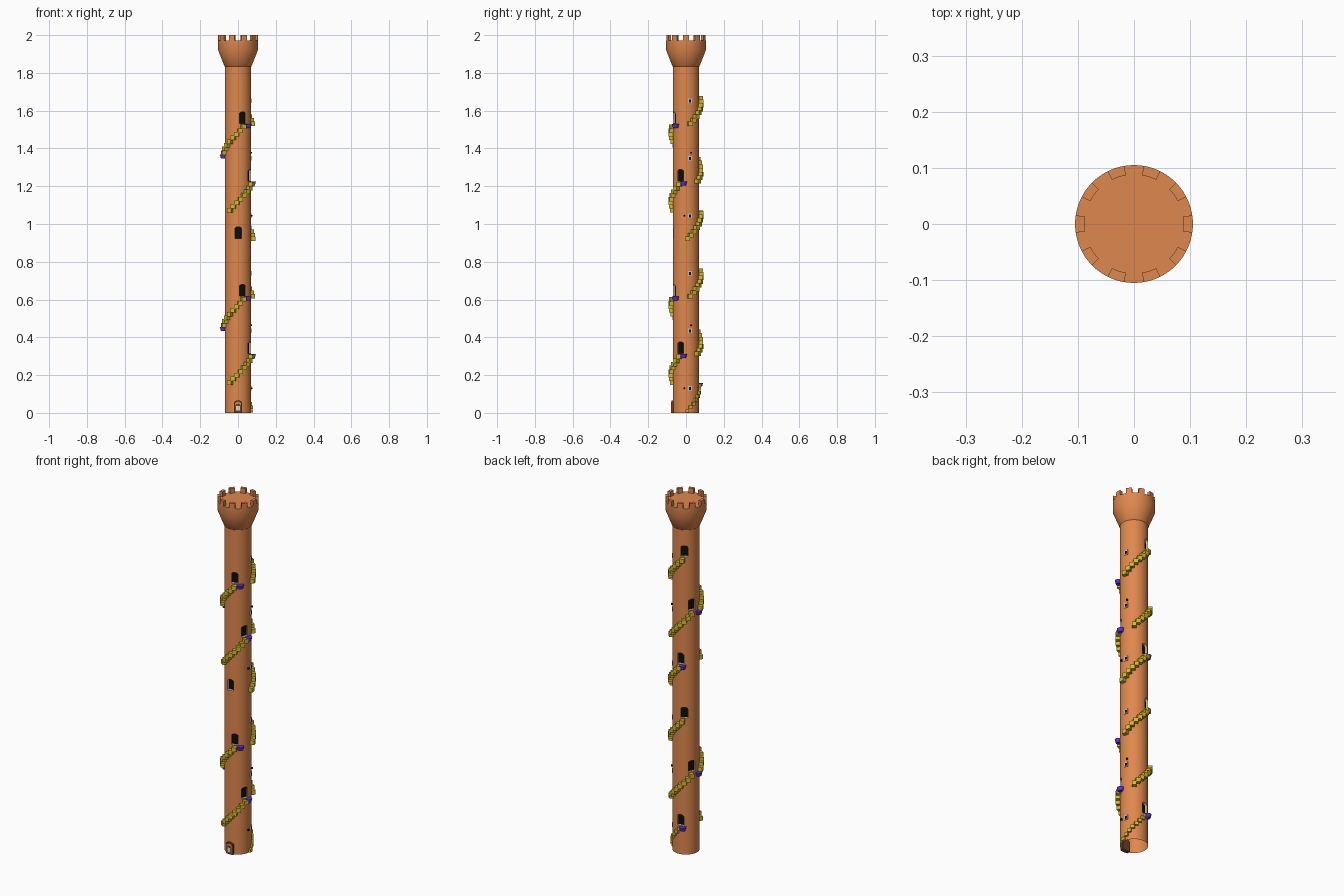
import bpy, bmesh, math
from mathutils import Matrix, Vector

if "Cube" in bpy.data.objects:
    bpy.data.objects.remove(bpy.data.objects["Cube"])


def material(name, r, g, b):
    m = bpy.data.materials.new(name)
    m.diffuse_color = (r, g, b, 1)
    m.use_nodes = True
    m.node_tree.nodes["Principled BSDF"].inputs["Base Color"].default_value = m.diffuse_color
    return m


BRICK = material("terracotta", 0.74, 0.245, 0.075)
YELLOW = material("stair yellow", 0.66, 0.50, 0.03)
PURPLE = material("landing purple", 0.12, 0.025, 0.80)
BLACK = material("opening black", 0.004, 0.004, 0.004)
CREAM = material("jamb cream", 0.85, 0.72, 0.52)
GREY = material("window grey", 0.62, 0.62, 0.62)
WOOD = material("dark wood", 0.14, 0.055, 0.025)

FLOOR = 0.1522         # height of one storey
R = 0.07               # shaft radius


def finish(bm, name, mats, smooth=False):
    bmesh.ops.recalc_face_normals(bm, faces=bm.faces)
    me = bpy.data.meshes.new(name)
    bm.to_mesh(me)
    bm.free()
    for m in mats:
        me.materials.append(m)
    ob = bpy.data.objects.new(name, me)
    bpy.context.collection.objects.link(ob)
    if smooth:
        smooth_edges(ob)
    return ob


def smooth_edges(ob):
    bpy.ops.object.select_all(action='DESELECT')
    bpy.context.view_layer.objects.active = ob
    ob.select_set(True)
    bpy.ops.object.shade_smooth_by_angle(angle=math.radians(30))
    ob.select_set(False)


def at(az, z):
    # local frame on the wall: +x is outward, y is tangential
    return Matrix.Rotation(math.radians(az), 4, 'Z') @ Matrix.Translation((0, 0, z))


def add_box(bm, az, z, r0, r1, w, h):
    m = at(az, z) @ Matrix.Translation(((r0 + r1) / 2, 0, 0)) @ Matrix.Diagonal((r1 - r0, w, h, 1))
    bmesh.ops.create_cube(bm, size=1, matrix=m)


def add_arch(bm, az, z, r0, r1, w, h):
    # upright arched slab with its foot at z; returns the inner face
    rad = w / 2
    prof = [(-rad, 0), (rad, 0)]
    for i in range(9):
        a = math.pi * i / 8
        prof.append((rad * math.cos(a), h - rad * 0.6 + rad * 0.6 * math.sin(a)))
    m = at(az, z)
    inner = [bm.verts.new(m @ Vector((r0, y, t))) for y, t in prof]
    outer = [bm.verts.new(m @ Vector((r1, y, t))) for y, t in prof]
    n = len(prof)
    for i in range(n):
        bm.faces.new((inner[i], inner[(i + 1) % n], outer[(i + 1) % n], outer[i]))
    bm.faces.new(outer)
    return bm.faces.new(inner)


def add_lathe(bm, prof, n=64):
    rings = [[bm.verts.new((r * math.cos(2 * math.pi * i / n), r * math.sin(2 * math.pi * i / n), z))
              for i in range(n)] for r, z in prof]
    for a, b in zip(rings, rings[1:]):
        for i in range(n):
            bm.faces.new((a[i], a[(i + 1) % n], b[(i + 1) % n], b[i]))
    bm.faces.new(rings[0])
    bm.faces.new(rings[-1])


# shaft and flared head
bm = bmesh.new()
add_lathe(bm, [(R, 0), (R, 1.835), (0.073, 1.838), (0.105, 1.92), (0.105, 1.972)])
shaft = finish(bm, "tower_shaft", [BRICK, CREAM, BLACK])

# recessed doorways: cream jambs, black back, cut into the shaft
cut = bmesh.new()
DOORS = {1: 101, 2: -26, 3: 150, 4: -69, 5: 118, 6: -89}
for half in (0, 6):
    for k, az in DOORS.items():
        if half + k < 12:
            add_arch(cut, az, (half + k) * FLOOR + 0.010, 0.056, 0.08, 0.036, 0.062).material_index = 2
for f in cut.faces:
    if f.material_index == 0:
        f.material_index = 1
cutter = finish(cut, "doorway_cutter", [BRICK, CREAM, BLACK])
cutter.hide_render = True
mod = shaft.modifiers.new("doorways", 'BOOLEAN')
mod.operation = 'DIFFERENCE'
mod.solver = 'EXACT'
mod.object = cutter
bpy.context.view_layer.objects.active = shaft
bpy.ops.object.modifier_apply(modifier=mod.name)
bpy.data.objects.remove(cutter)
# the foot of the shaft is open
bm = bmesh.new()
bm.from_mesh(shaft.data)
foot = [f for f in bm.faces if all(v.co.z < 0.001 for v in f.verts)]
bmesh.ops.delete(bm, geom=foot, context='FACES')
bm.to_mesh(shaft.data)
bm.free()
smooth_edges(shaft)

# ten curved merlons
bm = bmesh.new()
for k in range(10):
    n = 5
    grid = []
    for i in range(n):
        a = math.radians(36 * k - 8.5 + 17 * i / (n - 1))
        grid.append([bm.verts.new((r * math.cos(a), r * math.sin(a), z))
                     for r, z in ((0.088, 1.97), (0.105, 1.97), (0.105, 2.0), (0.088, 2.0))])
    for a, b in zip(grid, grid[1:]):
        for j in range(4):
            bm.faces.new((a[j], a[(j + 1) % 4], b[(j + 1) % 4], b[j]))
    bm.faces.new(grid[0])
    bm.faces.new(grid[-1])
finish(bm, "battlement_merlons", [BRICK])

# stair flights: five per half of the tower, the sixth storey has none
STARTS = {1: 5, 2: 239, 3: 51, 4: 197, 5: 16}
steps = bmesh.new()
for half in (0, 6):
    for k, start in STARTS.items():
        z0 = (half + k - 1) * FLOOR
        low = half == 0 and k == 1      # the ground flight is slimmer
        for i in range(8):
            az = start + i * 13.5
            z = z0 + 0.008 + i * 0.0195
            if low:
                add_box(steps, az, z + 0.002, 0.064, 0.08, 0.02, 0.018)
            else:
                add_box(steps, az, z, 0.064, 0.091, 0.024, 0.024)
finish(steps, "spiral_steps", [YELLOW])

# rounded balcony landings just past the doors
bm = bmesh.new()
for half in (0, 6):
    for k, az in {1: 112, 2: -10, 3: 183, 4: -46}.items():
        z = (half + k) * FLOOR - (0.012 if k == 3 else 0.003)
        m = at(az, z) @ Matrix.Translation((0.077, 0, 0))
        bmesh.ops.create_cone(bm, cap_ends=True, segments=20, radius1=0.014, radius2=0.019,
                              depth=0.02, matrix=m)
finish(bm, "round_landings", [PURPLE], True)

# ground entrance: wooden arch, dark inner arch and pale lower panel
bm = bmesh.new()
add_arch(bm, -90, 0, 0.058, 0.078, 0.044, 0.066)
finish(bm, "entrance_frame", [WOOD])
bm = bmesh.new()
add_arch(bm, -90, 0.0, 0.06, 0.0785, 0.034, 0.058)
finish(bm, "entrance_surround", [BRICK])
bm = bmesh.new()
add_arch(bm, -90, 0.0, 0.06, 0.079, 0.030, 0.048)
finish(bm, "entrance_opening", [WOOD])
bm = bmesh.new()
add_box(bm, -90, 0.024, 0.06, 0.0795, 0.020, 0.024)
finish(bm, "entrance_panel", [CREAM])

# small side windows and lamp knobs
wf, wh = bmesh.new(), bmesh.new()
for i in range(6):
    z = 0.13 + i * 2 * FLOOR
    add_box(wf, 17, z, 0.06, 0.073, 0.020, 0.025)
    add_box(wh, 17, z, 0.06, 0.0737, 0.010, 0.015)
    if i % 3 == 0:
        add_box(wh, -8, z, 0.06, 0.078, 0.007, 0.009)
    elif i % 3 == 1:
        add_box(wh, 22, z + 0.03, 0.06, 0.078, 0.007, 0.009)
finish(wf, "side_window_frames", [GREY])
finish(wh, "side_window_panes", [BLACK])
